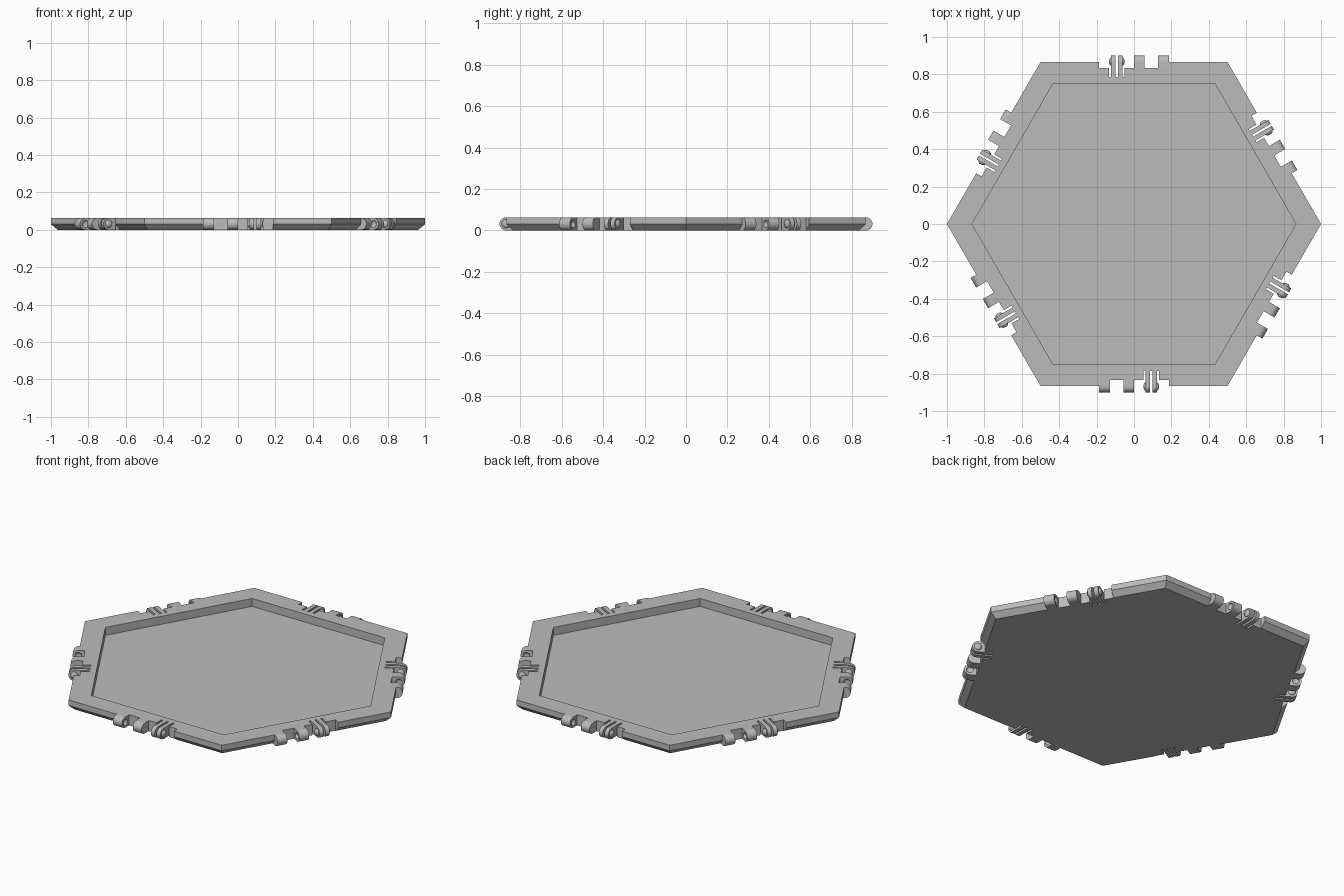
import bpy, bmesh
from math import pi, cos, sin, radians
from mathutils import Matrix, Vector

cube = bpy.data.objects.get("Cube")
if cube:
    bpy.data.objects.remove(cube, do_unlink=True)

H = 0.063          # tray thickness
R = H / 2          # hinge knuckle radius
AXIS_Y = 0.869     # hinge axis distance from the centre
NOTCH = 0.187      # half width of the hinge notch
TURNS = [Matrix.Rotation(radians(60 * k), 4, 'Z') for k in range(6)]

grey = bpy.data.materials.new("Grey plastic")
grey.use_nodes = True
grey.diffuse_color = (0.5, 0.5, 0.5, 1)
grey.node_tree.nodes["Principled BSDF"].inputs["Base Color"].default_value = (0.5, 0.5, 0.5, 1)


def make_object(name, bm):
    bmesh.ops.recalc_face_normals(bm, faces=bm.faces[:])
    mesh = bpy.data.meshes.new(name)
    bm.to_mesh(mesh)
    bm.free()
    mesh.materials.append(grey)
    obj = bpy.data.objects.new(name, mesh)
    bpy.context.collection.objects.link(obj)
    return obj


def add_box(bm, x0, x1, y0, y1, turn):
    size = Matrix.Diagonal((x1 - x0, y1 - y0, 0.3, 1))
    place = Matrix.Translation(((x0 + x1) / 2, (y0 + y1) / 2, R))
    bmesh.ops.create_cube(bm, size=1, matrix=turn @ place @ size)


def add_tab(bm, x0, x1, y0):
    """Plate with a half-round outer end on the hinge axis."""
    steps = 16
    profile = [(y0, 0)]
    profile += [(AXIS_Y + R * cos(a), R + R * sin(a))
                for a in (-pi / 2 + pi * i / steps for i in range(steps + 1))]
    profile.append((y0, H))
    face = bm.faces.new([bm.verts.new((x0, y, z)) for y, z in profile])
    moved = bmesh.ops.extrude_face_region(bm, geom=[face])["geom"]
    bmesh.ops.translate(bm, vec=(x1 - x0, 0, 0),
                        verts=[v for v in moved if isinstance(v, bmesh.types.BMVert)])


def add_ball(bm, x, depth, radius):
    place = Matrix.Translation((x, AXIS_Y, R)) @ Matrix.Rotation(pi / 2, 4, 'Y')
    bmesh.ops.create_uvsphere(bm, u_segments=20, v_segments=10, radius=1,
                              matrix=place @ Matrix.Diagonal((radius, radius, depth, 1)))


def cut(obj, cutters):
    """Subtract the cutters, keep the result as plain mesh."""
    for cutter in cutters:
        mod = obj.modifiers.new("cut", 'BOOLEAN')
        mod.operation, mod.solver, mod.object = 'DIFFERENCE', 'EXACT', cutter
        cutter.hide_render = True
    graph = bpy.context.evaluated_depsgraph_get()
    mesh = bpy.data.meshes.new_from_object(obj.evaluated_get(graph))
    obj.modifiers.clear()
    obj.data = mesh
    for cutter in cutters:
        bpy.data.objects.remove(cutter, do_unlink=True)


# Tray: hexagon rings from the underside, over the rim, down to the recess floor
bm = bmesh.new()
rings = []
for radius, z in [(0.965, 0), (1, 0.03), (1, H), (0.866, H), (0.866, 0.016)]:
    rings.append([bm.verts.new(t @ Vector((radius, 0, z))) for t in TURNS])
for low, high in zip(rings, rings[1:]):
    for i in range(6):
        j = (i + 1) % 6
        bm.faces.new((low[i], low[j], high[j], high[i]))
bm.faces.new(rings[0])
bm.faces.new(rings[-1])
tray = make_object("hexagonal_tray", bm)

# Hinge notches: a wide shallow one and a narrow deep one on every side
cutters = []
for name, box in [("notch_cutter", (-NOTCH, NOTCH, 0.833, 1.0)),
                  ("slot_cutter", (-0.133, -0.051, 0.785, 1.0))]:
    bm = bmesh.new()
    for turn in TURNS:
        add_box(bm, *box, turn)
    cutters.append(make_object(name, bm))
cut(tray, cutters)

# Two knuckles with dimples in the faces that look at each other
bm = bmesh.new()
add_tab(bm, 0.0, 0.057, 0.832)
add_tab(bm, 0.128, NOTCH, 0.832)
knuckles = make_object("hinge_knuckles", bm)
bm = bmesh.new()
for x in (0.057, 0.128):
    add_ball(bm, x, 0.013, 0.019)
cut(knuckles, [make_object("dimple_cutter", bm)])

# Two thin spring fingers with snap bumps on their outer faces
bm = bmesh.new()
add_tab(bm, -0.122, -0.098, 0.784)
add_tab(bm, -0.086, -0.062, 0.784)
for x in (-0.122, -0.062):
    add_ball(bm, x, 0.012, 0.021)
fingers = make_object("hinge_fingers", bm)

# Smooth the round parts, then repeat them around the six sides
bpy.ops.object.select_all(action='DESELECT')
for obj in (knuckles, fingers):
    obj.select_set(True)
bpy.context.view_layer.objects.active = knuckles
bpy.ops.object.shade_smooth_by_angle(angle=radians(30))
for part in (knuckles, fingers):
    name = part.name
    part.name = name + "_1"
    for k in range(1, 6):
        copy = part.copy()
        copy.name = f"{name}_{k + 1}"
        copy.matrix_world = TURNS[k]
        bpy.context.collection.objects.link(copy)
